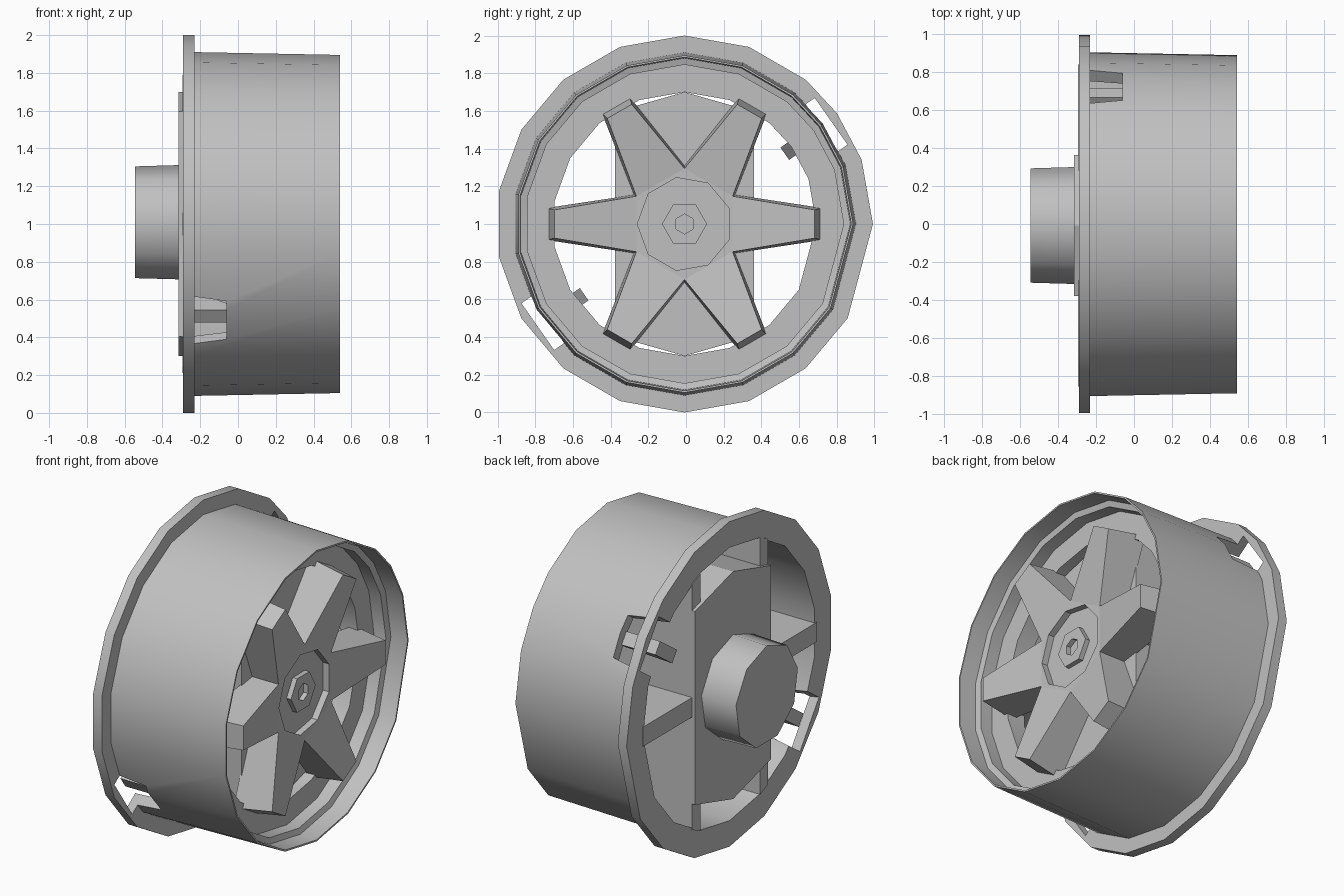
import bpy, bmesh, math
from mathutils import Vector

cube = bpy.data.objects.get("Cube")
if cube:
    bpy.data.objects.remove(cube)

metal = bpy.data.materials.new("plain_grey")
GREY = (0.53, 0.53, 0.53, 1)
metal.use_nodes = True
metal.diffuse_color = GREY
metal.node_tree.nodes["Principled BSDF"].inputs["Base Color"].default_value = GREY

CENTRE = Vector((0, -.008, 1))


def finish(name, bm, smooth=False):
    bmesh.ops.recalc_face_normals(bm, faces=bm.faces)
    mesh = bpy.data.meshes.new(name)
    bm.to_mesh(mesh)
    bm.free()
    mesh.materials.append(metal)
    obj = bpy.data.objects.new(name, mesh)
    obj.location = CENTRE
    bpy.context.collection.objects.link(obj)
    if smooth:
        bpy.ops.object.select_all(action="DESELECT")
        obj.select_set(True)
        bpy.context.view_layer.objects.active = obj
        bpy.ops.object.shade_smooth_by_angle(angle=math.radians(46))
    return obj


def loft(name, x0, outline0, x1, outline1, smooth=False):
    """Solid between two (y, z) outlines at x0 and x1."""
    bm = bmesh.new()
    a = [bm.verts.new((x0, *p)) for p in outline0]
    b = [bm.verts.new((x1, *p)) for p in outline1]
    bm.faces.new(a)
    bm.faces.new(b)
    n = len(a)
    for i in range(n):
        j = (i + 1) % n
        bm.faces.new((a[i], a[j], b[j], b[i]))
    return finish(name, bm, smooth)


def ngon(r, n, start=0.0):
    return [(r * math.cos(start + math.tau * i / n),
             r * math.sin(start + math.tau * i / n)) for i in range(n)]


def turned(points, angle):
    c, s = math.cos(angle), math.sin(angle)
    return [(y * c - z * s, y * s + z * c) for y, z in points]


def bar(r0, r1, half, angle):
    return turned([(r0, -half), (r1, -half), (r1, half), (r0, half)], angle)


def cut(obj, cutter):
    """Subtract the cutter, then remove it."""
    mod = obj.modifiers.new("cut", "BOOLEAN")
    mod.operation = "DIFFERENCE"
    mod.solver = "EXACT"
    mod.object = cutter
    cutter.hide_render = True
    bpy.ops.object.select_all(action="DESELECT")
    obj.select_set(True)
    bpy.context.view_layer.objects.active = obj
    bpy.ops.object.modifier_apply(modifier=mod.name)
    bpy.data.objects.remove(cutter)


# rim: flange, barrel, stepped lip and inner ring as one lathed section
section = [(-.29, 1), (-.23, 1), (-.23, .91), (.54, .895), (.54, .885),
           (.43, .88), (.42, .845), (.34, .845), (.34, .70), (.22, .70),
           (.22, .84), (-.29, .84)]
angles = [0, 20, 40, 54, 70, 90, 120, 140] + list(range(160, 360, 20))
bm = bmesh.new()
rings = []
for a in map(math.radians, angles):
    rings.append([bm.verts.new((x, r * math.sin(a), r * math.cos(a)))
                  for x, r in section])
for i, ring in enumerate(rings):
    nxt = rings[(i + 1) % len(rings)]
    for k in range(len(section)):
        m = (k + 1) % len(section)
        bm.faces.new((ring[k], ring[m], nxt[m], nxt[k]))
rim = finish("rim", bm, True)

# two clip windows through flange and barrel, each with a tapered clip
NOTCH = math.radians(35)
for side, a in (("back", NOTCH), ("front", NOTCH + math.pi)):
    cut(rim, loft("window_cutter", -.35, bar(.78, .95, .17, a),
                  -.06, bar(.78, .95, .125, a)))
    loft("clip_" + side, -.29, bar(.65, .85, .04, a), -.04, bar(.80, .85, .04, a))

# six-spoke star: tapered sides, tips standing forward of the hub
STEP = math.pi / 3


def star(x_tip, tip, half, x_valley, valley):
    pts = []
    for k in range(6):
        pts += [(x_tip, *p) for p in turned([(tip, -half), (tip, half)], k * STEP)]
        pts += [(x_valley, *p) for p in turned([(valley, 0)], (k + .5) * STEP)]
    return pts


bm = bmesh.new()
hub_angle = [math.pi * k / 3 for k in range(6)]
front = [bm.verts.new(p) for p in star(.525, .69, .075, .46, .295)]
back = [bm.verts.new(p) for p in star(.28, .73, .085, .28, .31)]
bm.faces.new(back)
bm.faces.new([front[3 * k + 2] for k in range(6)])
for i in range(18):
    j = (i + 1) % 18
    bm.faces.new((front[i], front[j], back[j], back[i]))
for k in range(6):
    bm.faces.new([front[(3 * k + d) % 18] for d in (-1, 0, 1, 2)])
spokes = finish("spokes", bm)

# recessed hub with a hollow hexagonal nut
cut(spokes, loft("hub_cutter", .42, ngon(.25, 9, math.pi), .6, ngon(.25, 9, math.pi)))
nut = loft("hub_nut", .41, ngon(.12, 6), .45, ngon(.12, 6))
cut(nut, loft("nut_cutter", .42, ngon(.053, 6, STEP / 2), .6, ngon(.053, 6, STEP / 2)))

# core block: peaked top and bottom between two flat sides
core = [(.37, -.595), (.37, .595), (0, .7), (-.37, .595), (-.37, -.595), (0, -.7)]
loft("core_block", -.315, core, .29, core)

# ribs joining the core to the barrel, at the sides and at the block's corners
for side, sy in (("back", 1), ("front", -1)):
    rib = [(sy * y, z) for y, z in ((.35, -.06), (.845, -.06), (.845, .06), (.35, .06))]
    loft("side_rib_" + side, -.295, rib, .29, rib)
    for level, sz in (("upper", 1), ("lower", -1)):
        rib = [(sy * y, sz * z) for y, z in ((.37, .55), (.37, .755), (.29, .79), (.29, .55))]
        loft("corner_rib_%s_%s" % (level, side), -.295, rib, .29, rib)

# axle boss on the inner side
loft("axle_boss", -.545, ngon(.305, 9, math.pi / 2), -.31, ngon(.312, 9, math.pi / 2), True)
